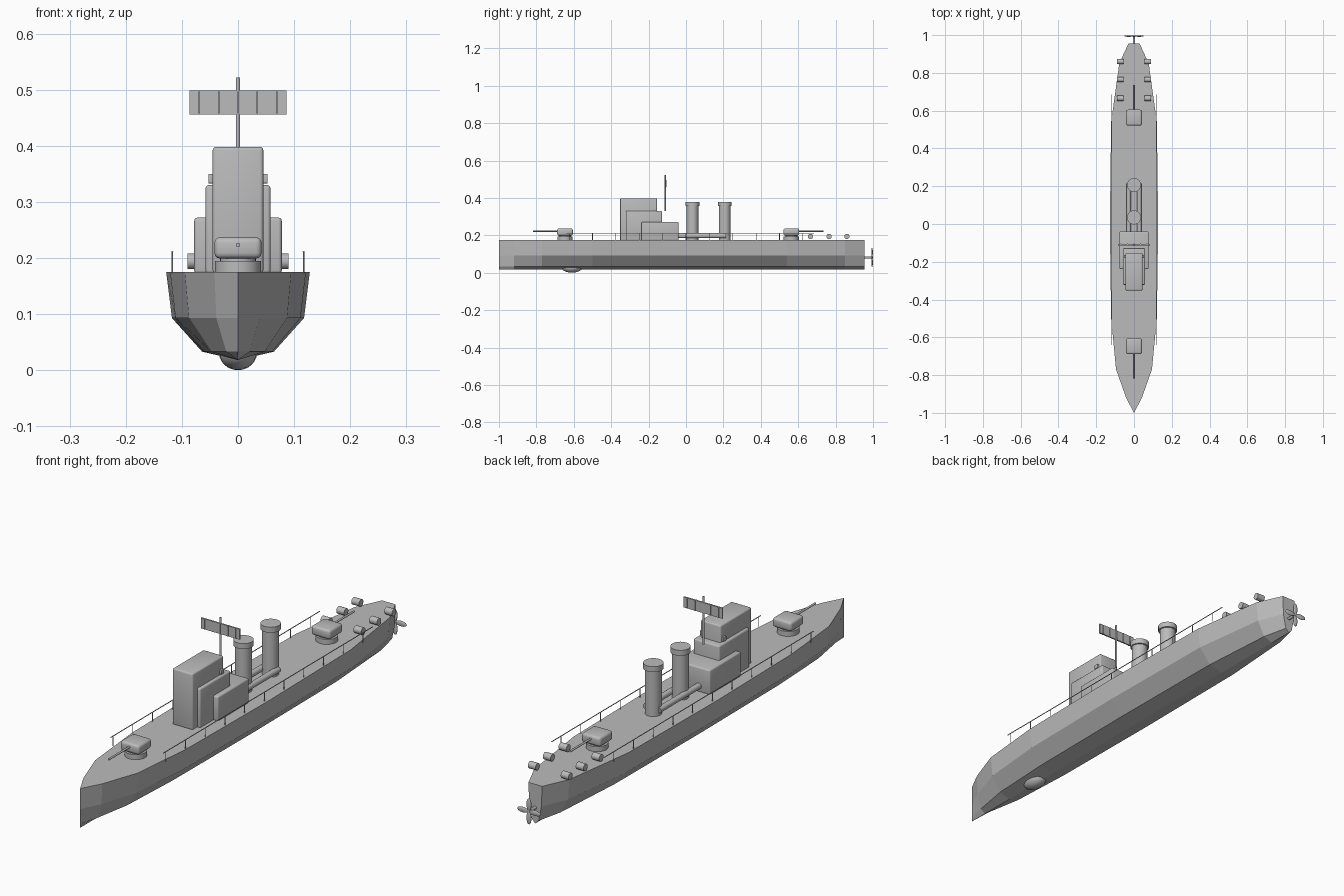
import bpy, bmesh, math
from mathutils import Matrix, Vector

cube = bpy.data.objects.get("Cube")
if cube:
    bpy.data.objects.remove(cube)

grey = bpy.data.materials.new("ship_grey")
grey.use_nodes = True
colour = (0.5, 0.5, 0.5, 1)
grey.diffuse_color = colour
grey.node_tree.nodes["Principled BSDF"].inputs["Base Color"].default_value = colour

DECK = 0.175


def finish(name, bm, smooth=False):
    bmesh.ops.recalc_face_normals(bm, faces=bm.faces)
    mesh = bpy.data.meshes.new(name)
    bm.to_mesh(mesh)
    bm.free()
    mesh.materials.append(grey)
    obj = bpy.data.objects.new(name, mesh)
    bpy.context.collection.objects.link(obj)
    if smooth:
        bpy.ops.object.select_all(action="DESELECT")
        obj.select_set(True)
        bpy.context.view_layer.objects.active = obj
        bpy.ops.object.shade_smooth_by_angle(angle=math.radians(40))
    return obj


def box(name, half_x, y0, y1, z0, z1, bevel=0.0, x=0.0):
    bm = bmesh.new()
    bmesh.ops.create_cube(bm, size=1)
    bmesh.ops.scale(bm, vec=(2 * half_x, y1 - y0, z1 - z0), verts=bm.verts)
    bmesh.ops.translate(bm, vec=(x, (y0 + y1) / 2, (z0 + z1) / 2), verts=bm.verts)
    if bevel:
        bmesh.ops.bevel(bm, geom=bm.edges[:], offset=bevel, segments=3,
                        profile=0.5, affect="EDGES")
    return finish(name, bm, bevel > 0)


def rod(name, start, end, radius, sides=24):
    a, b = Vector(start), Vector(end)
    turn = (b - a).to_track_quat("Z", "Y").to_matrix().to_4x4()
    bm = bmesh.new()
    bmesh.ops.create_cone(bm, cap_ends=True, segments=sides, radius1=radius,
                          radius2=radius, depth=(b - a).length,
                          matrix=Matrix.Translation((a + b) / 2) @ turn)
    return finish(name, bm, True)


def ellipsoid(name, centre, radii):
    bm = bmesh.new()
    bmesh.ops.create_uvsphere(bm, u_segments=24, v_segments=12, radius=1)
    bmesh.ops.scale(bm, vec=radii, verts=bm.verts)
    bmesh.ops.translate(bm, vec=centre, verts=bm.verts)
    return finish(name, bm, True)


# Faceted hull lofted through stations of (y, deck half width)
stations = [(-0.92, 0.042), (-0.77, 0.095), (-0.5, 0.121), (0.0, 0.128),
            (0.54, 0.121), (0.85, 0.078), (0.955, 0.03)]
section = [(1, DECK), (0.92, 0.093), (0.5, 0.033), (0, 0.018),
           (-0.5, 0.033), (-0.92, 0.093), (-1, DECK)]
bm = bmesh.new()
rings = [[bm.verts.new((k * w, y, z)) for k, z in section] for y, w in stations]
stem = [bm.verts.new((0, -1, z)) for k, z in section[:4]]
rings.insert(0, stem + stem[-2::-1])
for r0, r1 in zip(rings, rings[1:]):
    for i in range(len(section)):
        j = (i + 1) % len(section)
        loop = dict.fromkeys((r0[i], r0[j], r1[j], r1[i]))
        bm.faces.new(list(loop))
bm.faces.new(rings[-1])
finish("hull", bm)
ellipsoid("sonar_dome", (0, -0.61, 0.032), (0.034, 0.058, 0.032))

# Stepped superstructure
box("bridge_tower", 0.045, -0.352, -0.155, DECK - 0.003, 0.398, 0.006)
box("bridge_middle", 0.058, -0.322, -0.128, DECK - 0.003, 0.33, 0.006)
box("deckhouse", 0.078, -0.238, -0.04, DECK - 0.003, 0.272, 0.006)
for side in (-1, 1):
    box("tower_side_lamp", 0.005, -0.18, -0.163, 0.333, 0.35, 0.001, side * 0.048)

# Mast and ribbed radar panel
rod("mast", (0, -0.11, 0.33), (0, -0.11, 0.522), 0.004, 12)
box("radar_panel", 0.086, -0.113, -0.107, 0.456, 0.498)
for i in range(-2, 3):
    box("radar_rib", 0.0015, -0.116, -0.104, 0.457, 0.497, 0, i * 0.0345)

# Funnels with caps
for y in (0.035, 0.207):
    rod("funnel", (0, y, DECK - 0.003), (0, y, 0.365), 0.031, 32)
    rod("funnel_cap", (0, y, 0.356), (0, y, 0.378), 0.037, 32)

# Torpedo tubes beside the funnels
for side in (-1, 1):
    rod("torpedo_tube", (side * 0.028, -0.05, 0.197), (side * 0.028, 0.215, 0.197), 0.012)

# Gun turrets, facing bow and stern
for label, y, aim in (("fore", -0.647, -1), ("aft", 0.563, 1)):
    rod(label + "_turret_base", (0, y, DECK - 0.003), (0, y, 0.195), 0.041, 32)
    box(label + "_turret", 0.042, y - 0.042, y + 0.042, 0.199, 0.237, 0.01)
    rod(label + "_turret_neck", (0, y, 0.19), (0, y, 0.205), 0.032)
    rod(label + "_gun_barrel", (0, y, 0.223), (0, y + aim * 0.172, 0.223), 0.004, 12)

# Railings and depth charges on both sides
for side in (-1, 1):
    x = side * 0.117
    rod("rail", (x, -0.64, 0.211), (x, 0.685, 0.211), 0.0017, 8)
    for i in range(11):
        y = -0.625 + i * 0.125
        rod("rail_post", (x, y, DECK - 0.003), (x, y, 0.212), 0.0015, 8)
    for y in (0.665, 0.765, 0.86):
        rod("depth_charge", (side * 0.056, y, 0.194), (side * 0.09, y, 0.194), 0.014)

# Propeller
rod("propeller_shaft", (0, 0.94, 0.082), (0, 0.998, 0.082), 0.006, 16)
for dx, dz in ((1, 0), (-1, 0), (0, 1), (0, -1)):
    ellipsoid("propeller_blade", (dx * 0.027, 0.995, 0.082 + dz * 0.027),
              (0.025 if dx else 0.011, 0.004, 0.025 if dz else 0.011))
